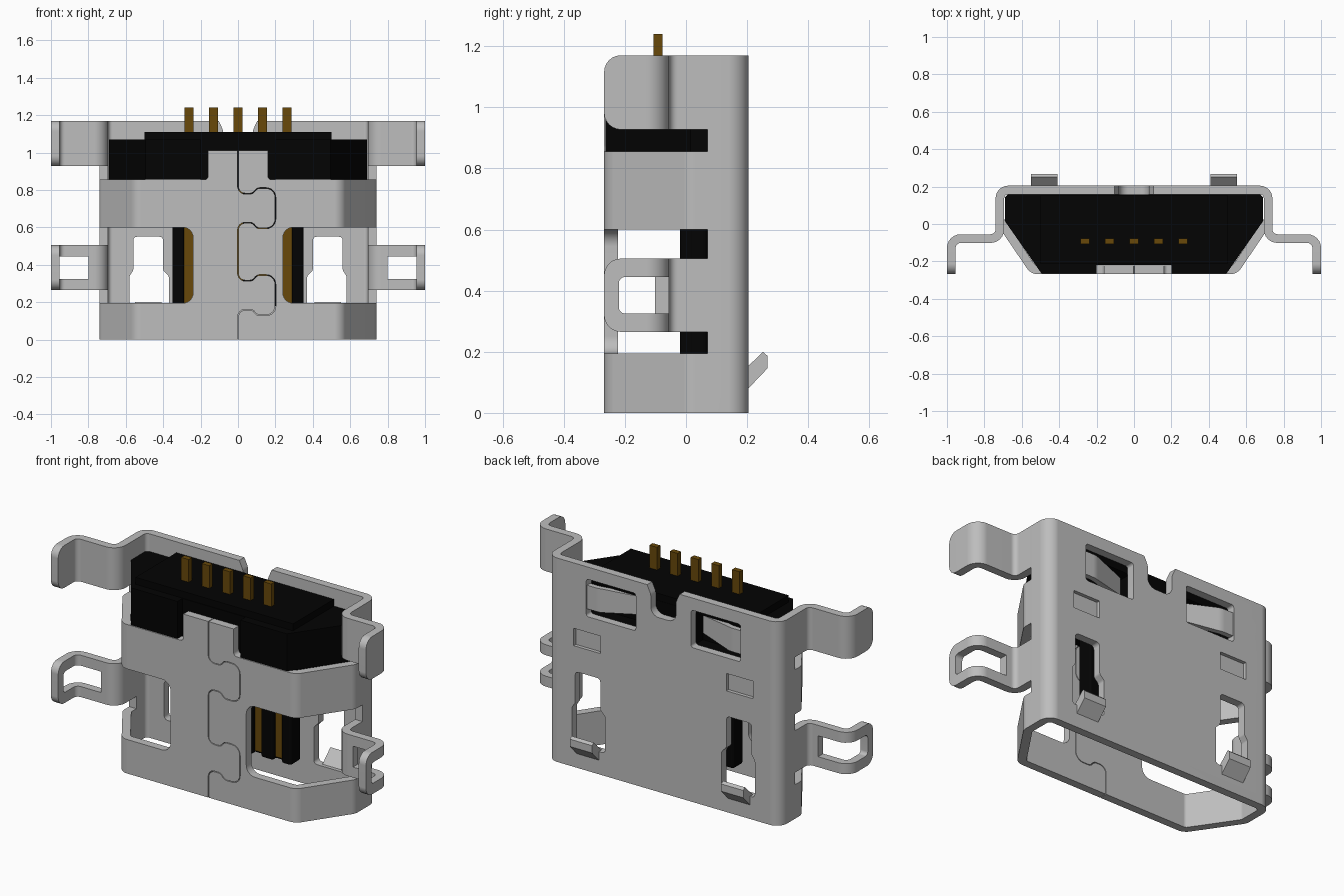
import bpy, bmesh, math
from mathutils import Vector

if "Cube" in bpy.data.objects:
    bpy.data.objects.remove(bpy.data.objects["Cube"], do_unlink=True)


def material(name, rgb):
    m = bpy.data.materials.new(name)
    m.use_nodes = True
    m.diffuse_color = (*rgb, 1)
    bsdf = m.node_tree.nodes["Principled BSDF"]
    bsdf.inputs["Base Color"].default_value = (*rgb, 1)
    bsdf.inputs["Roughness"].default_value = 0.5
    return m


STEEL = material("steel grey", (0.51, 0.51, 0.51))
BLACK = material("black plastic", (0.001, 0.001, 0.001))
GOLD = material("dark gold", (0.14, 0.066, 0.003))
T = 0.046  # sheet thickness


def fillet(pts, r, closed=False, seg=6):
    """Round the corners of a 2D path with tangent arcs."""
    pts = [Vector(p) for p in pts]
    n, out = len(pts), []
    for i, p in enumerate(pts):
        if not closed and i in (0, n - 1):
            out.append(p)
            continue
        a, b = pts[i - 1] - p, pts[(i + 1) % n] - p
        half = a.angle(b) / 2
        d = min(r / math.tan(half), a.length * 0.49, b.length * 0.49)
        rad = d * math.tan(half)
        a.normalize()
        b.normalize()
        centre = p + (a + b).normalized() * (rad / math.sin(half))
        s, e = p + a * d - centre, p + b * d - centre
        sweep = s.angle_signed(e)
        for k in range(seg + 1):
            t = -sweep * k / seg
            out.append(centre + Vector((s.x * math.cos(t) - s.y * math.sin(t),
                                        s.x * math.sin(t) + s.y * math.cos(t))))
    return out


def place(p, w, axis):
    u, v = p
    return {"z": (u, v, w), "y": (u, w, v), "x": (w, u, v)}[axis]


def finish(name, bm, mat):
    bmesh.ops.recalc_face_normals(bm, faces=bm.faces)
    me = bpy.data.meshes.new(name)
    bm.to_mesh(me)
    bm.free()
    ob = bpy.data.objects.new(name, me)
    bpy.context.collection.objects.link(ob)
    if mat:
        me.materials.append(mat)
    return ob


def prism(name, pts, w0, w1, axis="z", mat=None):
    """Extrude a 2D outline along an axis."""
    bm = bmesh.new()
    lo = [bm.verts.new(place(p, w0, axis)) for p in pts]
    hi = [bm.verts.new(place(p, w1, axis)) for p in pts]
    bm.faces.new(lo)
    bm.faces.new(hi)
    n = len(pts)
    for i in range(n):
        j = (i + 1) % n
        bm.faces.new((lo[i], lo[j], hi[j], hi[i]))
    return finish(name, bm, mat)


def rect(x0, x1, y0, y1):
    return [(x0, y0), (x1, y0), (x1, y1), (x0, y1)]


def box(name, x0, x1, y0, y1, z0, z1, mat=None):
    return prism(name, rect(x0, x1, y0, y1), z0, z1, "z", mat)


def ribbon(name, path, w0, w1, thick=T, axis="z", mat=None, closed=False):
    """Sheet of even thickness following a 2D path."""
    n = len(path)
    bm = bmesh.new()
    rows = []
    for i, p in enumerate(path):
        prev = path[i - 1] if closed or i else None
        nxt = path[(i + 1) % n] if closed or i < n - 1 else None
        d1 = (p - prev).normalized() if prev is not None else (nxt - p).normalized()
        d2 = (nxt - p).normalized() if nxt is not None else d1
        m = (d1 + d2).normalized()
        off = Vector((-m.y, m.x)) * (thick / 2 / max(m.dot(d1), 0.3))
        rows.append([bm.verts.new(place(q, w, axis)) for q, w in
                     ((p - off, w0), (p + off, w0), (p + off, w1), (p - off, w1))])
    for i in range(n if closed else n - 1):
        a, b = rows[i], rows[(i + 1) % n]
        for k in range(4):
            l = (k + 1) % 4
            bm.faces.new((a[k], a[l], b[l], b[k]))
    if not closed:
        bm.faces.new(rows[0])
        bm.faces.new(rows[-1])
    return finish(name, bm, mat)


def cut(target, cutter):
    cutter.hide_render = True
    mod = target.modifiers.new("cut", "BOOLEAN")
    mod.operation = "DIFFERENCE"
    mod.solver = "EXACT"
    mod.object = cutter
    bpy.context.view_layer.objects.active = target
    bpy.ops.object.modifier_apply(modifier=mod.name)
    bpy.data.objects.remove(cutter, do_unlink=True)


def smooth(ob):
    bpy.ops.object.select_all(action="DESELECT")
    ob.select_set(True)
    bpy.context.view_layer.objects.active = ob
    bpy.ops.object.shade_smooth_by_angle(angle=math.radians(32))
    wn = ob.modifiers.new("even shading", "WEIGHTED_NORMAL")
    wn.keep_sharp = True


def flip(pts, s):
    return [(p[0] * s, p[1]) for p in pts]


# Folded steel shell
half = [(0.717, 0.182), (0.717, 0.017), (0.539, -0.245)]
ring = half + [(-x, y) for x, y in reversed(half)]
shell = ribbon("shell", fillet(ring, 0.045, True), 0, 1.17, mat=STEEL, closed=True)

# Openings on both sides of the shell
latch_hole = [(0.40, 0.55), (0.56, 0.55), (0.56, 0.37), (0.58, 0.34),
              (0.58, 0.13), (0.37, 0.13), (0.37, 0.34), (0.40, 0.37)]
openings = [
    (fillet(rect(0.16, 1.2, 0.855, 1.4), 0.02, True), -1, 0.07),   # above front band
    (fillet(rect(0.24, 1.2, 0.195, 0.6), 0.055, True), -1, 0.07),  # front window
    (fillet(latch_hole, 0.02, True, 3), 0.09, 0.4),                # latch hole
    (fillet(rect(0.175, 0.49, 0.885, 1.1), 0.015, True, 3), 0.09, 0.4),  # spring hole
    (rect(0.40, 0.57, 0.695, 0.795), 0.185, 0.4),                  # shallow dimple
]
for s in (1, -1):
    for pts, y0, y1 in openings:
        cut(shell, prism("cutter", flip(pts, s), y0, y1, "y"))
cut(shell, box("cutter", -0.3, 0.3, -1, 0.07, 1.01, 1.4))
notch = [(-0.14, 1.25), (-0.08, 1.12), (-0.08, 1.0), (0.08, 1.0), (0.08, 1.12), (0.14, 1.25)]
cut(shell, prism("cutter", fillet(notch, 0.05), 0.09, 0.4, "y"))

# Interlocking seam in the front wall
key = [(0, 0.78), (0.08, 0.78), (0.10, 0.81), (0.20, 0.81),
       (0.20, 0.595), (0.10, 0.595), (0.08, 0.625), (0, 0.625)]
seam = [(0, 1.2)] + key + [(x, z - 0.465) for x, z in key] + [(0, -0.1)]
cut(shell, ribbon("cutter", fillet(seam, 0.055), -0.4, -0.15, 0.004, "y"))
smooth(shell)

# Mounting tabs, latches and springs, mirrored
for s, side in ((1, "left"), (-1, "right")):
    path = flip([(0.717, 0.07), (0.717, -0.078), (0.977, -0.078), (0.977, -0.268)], s)
    for level, z0, z1 in (("upper", 0.927, 1.17), ("lower", 0.265, 0.505)):
        tab = ribbon(f"{level}_mounting_tab_{side}", fillet(path, 0.05), z0, z1, mat=STEEL)
        bm = bmesh.new()
        bm.from_mesh(tab.data)
        tips = [e for e in bm.edges if all(v.co.y < -0.267 for v in e.verts)
                and abs(e.verts[0].co.z - e.verts[1].co.z) < 1e-4]
        bmesh.ops.bevel(bm, geom=tips, offset=0.055, segments=6, profile=0.5, affect="EDGES")
        bm.to_mesh(tab.data)
        bm.free()
        if level == "lower":
            window = fillet(rect(-0.22, 0.02, 0.325, 0.445), 0.02, True, 3)
            xs = sorted((0.80 * s, 1.2 * s))
            cut(tab, prism("cutter", window, xs[0], xs[1], "x"))
        smooth(tab)

    xs = sorted((0.41 * s, 0.55 * s))
    prism(f"latch_{side}", [(0.18, 0.08), (0.204, 0.08), (0.266, 0.145), (0.266, 0.187),
                            (0.252, 0.2), (0.18, 0.13)], xs[0], xs[1], "x", STEEL)

    spring = ribbon(f"spring_finger_{side}",
                    fillet(flip([(0.51, 0.182), (0.42, 0.182), (0.20, 0.11)], s), 0.1),
                    0.925, 1.06, 0.03, mat=STEEL)
    for v in spring.data.vertices:  # taper towards the tip
        if abs(v.co.x) < 0.33:
            v.co.z = 0.992 + (v.co.z - 0.992) * 0.75
    smooth(spring)


# Black plastic insulator
def wedge(y_back, y_mid, x_front, y_front):
    h = [(0.675, y_back), (0.69, y_back - 0.015), (0.69, y_mid), (x_front, y_front)]
    return h + [(-x, y) for x, y in reversed(h)]


upper = prism("insulator_block", wedge(0.157, 0.015, 0.495, -0.264), 0.856, 1.07, "z", BLACK)
cut(upper, box("cutter", -0.2, 0.2, -0.4, -0.219, 0.7, 1.3))
prism("insulator_base", wedge(0.157, 0.025, 0.515, -0.22), 0.8, 0.856, "z", BLACK)
for s in (1, -1):
    xs = sorted((0.16 * s, 0.51 * s))
    cut(upper, box("cutter", xs[0], xs[1], 0.075, 0.3, 0.875, 1.06))
box("insulator_step", -0.5, 0.5, -0.215, 0.155, 1.07, 1.11, BLACK)


def soften(ob):
    bev = ob.modifiers.new("soft edges", "BEVEL")
    bev.width, bev.segments = 0.012, 3


# Tongue with ribs between the contact grooves
PITCH = 0.131
soften(box("tongue", -0.35, 0.35, 0.01, 0.07, 0.18, 0.81, BLACK))
for i in range(6):
    x0 = -0.35 if i == 0 else (i - 3) * PITCH + 0.026
    x1 = 0.35 if i == 5 else (i - 2) * PITCH - 0.026
    soften(box(f"tongue_rib_{i + 1}", x0, x1, -0.02, 0.03, 0.18, 0.81, BLACK))

# Contact pins: solder tails above, flat strips in the grooves
for i in range(5):
    x = (i - 2) * PITCH
    box(f"pin_tail_{i + 1}", x - 0.024, x + 0.024, -0.107, -0.077, 1.05, 1.24, GOLD)
    box(f"pin_contact_{i + 1}", x - 0.027, x + 0.027, 0.002, 0.02, 0.195, 0.805, GOLD)
